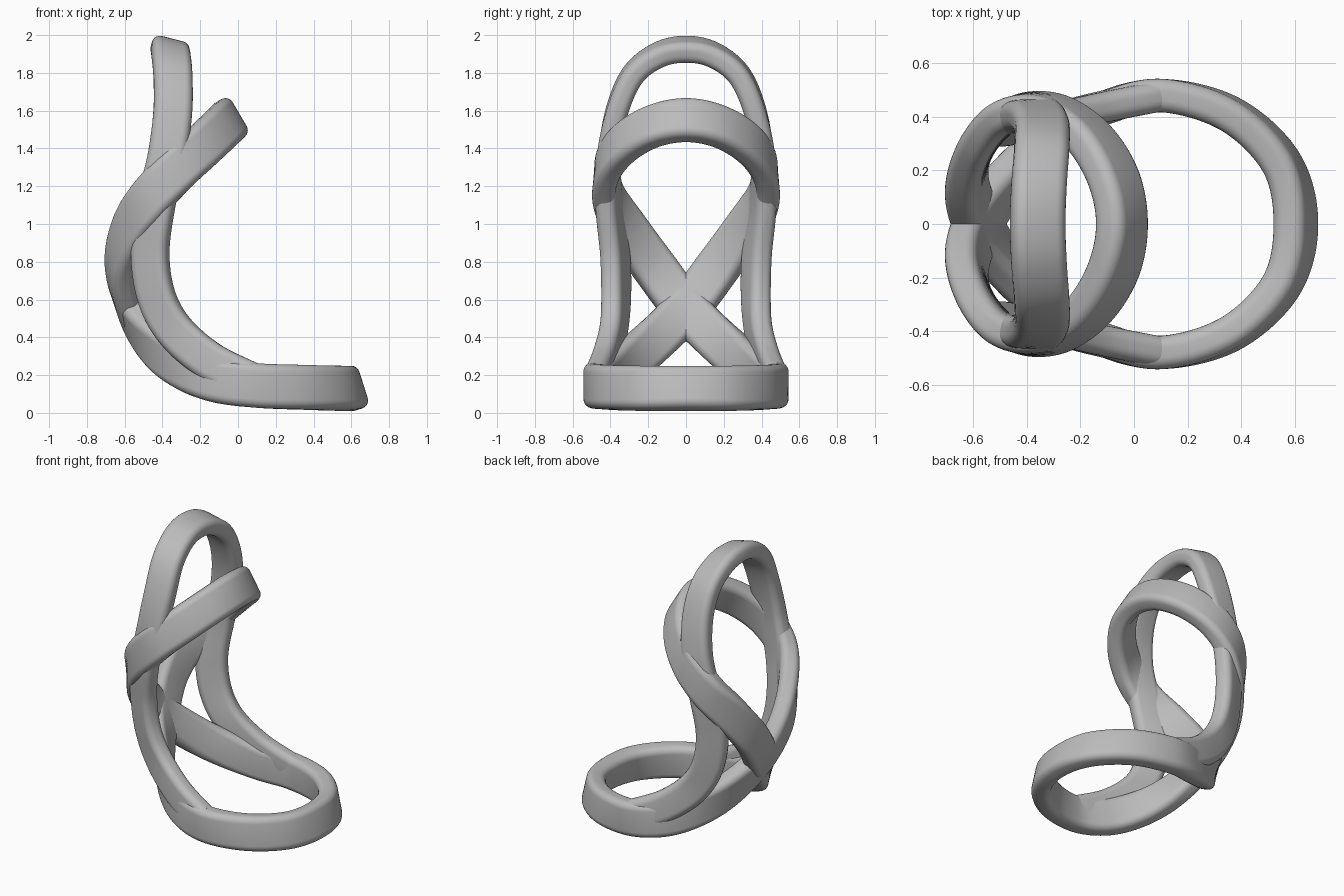
import bpy, bmesh, math
from mathutils import Vector

cube = bpy.data.objects.get("Cube")
if cube:
    bpy.data.objects.remove(cube, do_unlink=True)

grey = bpy.data.materials.new("plain grey")
grey.use_nodes = True
colour = (0.5, 0.5, 0.5, 1)
grey.diffuse_color = colour
grey.node_tree.nodes["Principled BSDF"].inputs["Base Color"].default_value = colour
grey.node_tree.nodes["Principled BSDF"].inputs["Roughness"].default_value = 0.6


def section(thick, wide, radius, steps=6):
    """Rounded rectangle as (thickness, width) offsets."""
    pts = []
    for k, (sx, sy) in enumerate([(1, 1), (-1, 1), (-1, -1), (1, -1)]):
        cx, cy = sx * (thick / 2 - radius), sy * (wide / 2 - radius)
        for i in range(steps + 1):
            a = math.pi / 2 * (k + i / steps)
            pts.append((cx + radius * math.cos(a), cy + radius * math.sin(a)))
    return pts


def spline(keys, closed, steps=12):
    """Smooth path through keys of (position, face normal)."""
    n = len(keys)
    get = (lambda i: keys[i % n]) if closed else (lambda i: keys[max(0, min(n - 1, i))])
    out = []
    for i in range(n if closed else n - 1):
        for s in range(steps):
            t = s / steps
            w = (-t + 2*t*t - t**3, 2 - 5*t*t + 3*t**3, t + 4*t*t - 3*t**3, t**3 - t*t)
            out.append([sum((get(i + j - 1)[c] * w[j] / 2 for j in range(4)), Vector((0, 0, 0)))
                        for c in (0, 1)])
    if not closed:
        out.append(list(keys[-1]))
    return out


def sweep(name, keys, closed, profile):
    path = spline(keys, closed)
    n = len(path)
    bm = bmesh.new()
    rings = []
    for i, (p, normal) in enumerate(path):
        a, b = (i - 1, (i + 1) % n) if closed else (max(i - 1, 0), min(i + 1, n - 1))
        tangent = (path[b][0] - path[a][0]).normalized()
        thin = (normal - tangent * normal.dot(tangent)).normalized()
        broad = tangent.cross(thin)
        rings.append([bm.verts.new(p + thin * u + broad * v) for u, v in profile])
    m = len(profile)
    for i in range(n if closed else n - 1):
        r, q = rings[i], rings[(i + 1) % n]
        for j in range(m):
            bm.faces.new((r[j], r[(j + 1) % m], q[(j + 1) % m], q[j]))
    if not closed:
        bm.faces.new(rings[0])
        bm.faces.new(rings[-1])
    bmesh.ops.recalc_face_normals(bm, faces=bm.faces)
    mesh = bpy.data.meshes.new(name)
    bm.to_mesh(mesh)
    bm.free()
    mesh.materials.append(grey)
    obj = bpy.data.objects.new(name, mesh)
    bpy.context.collection.objects.link(obj)
    bpy.ops.object.select_all(action='DESELECT')
    obj.select_set(True)
    bpy.context.view_layer.objects.active = obj
    bpy.ops.object.shade_smooth_by_angle(angle=math.radians(40))


def mirrored(half, tip_first):
    """Add the other side; points on the centre plane at the tips stay single."""
    flip = lambda v: Vector((v.x, -v.y, v.z))
    other = [(flip(p), flip(d)) for p, d in half]
    return half + (other[-2:0:-1] if tip_first else other[-2::-1])


def keyed(rows):
    return [(Vector(p), Vector(d)) for p, d in rows]


# Figure-eight band: base ring, crossing at the back, upper ring
loop_half = keyed([
    ((0.605, 0, 0.13), (0.95, 0, 0.3)),
    ((0.55, 0.23, 0.13), (0.85, 0.5, 0.2)),
    ((0.36, 0.41, 0.135), (0.5, 0.85, 0.1)),
    ((0.10, 0.48, 0.145), (0, 1, 0)),
    ((-0.12, 0.43, 0.175), (-0.3, 0.95, 0)),
    ((-0.30, 0.33, 0.25), (-0.6, 0.8, -0.1)),
    ((-0.45, 0.19, 0.365), (-0.8, 0.5, -0.25)),
    ((-0.58, 0, 0.55), (-0.95, 0, -0.25)),
    ((-0.625, -0.16, 0.76), (-0.95, -0.3, -0.05)),
    ((-0.57, -0.31, 0.97), (-0.75, -0.65, 0)),
    ((-0.46, -0.41, 1.14), (-0.35, -0.93, 0)),
    ((-0.32, -0.42, 1.29), (0.1, -1, 0.1)),
    ((-0.18, -0.335, 1.42), (0.55, -0.75, 0.35)),
    ((-0.08, -0.18, 1.515), (0.75, -0.4, 0.5)),
    ((-0.045, 0, 1.55), (0.85, 0, 0.5)),
])
sweep("figure_eight_band", mirrored(loop_half, True), True, section(0.125, 0.235, 0.045))

# Upright arch whose two legs run down into the base ring
arch_half = keyed([
    ((0.06, 0.475, 0.17), (0, 1, 0)),
    ((-0.15, 0.43, 0.275), (-0.15, 1, 0)),
    ((-0.33, 0.385, 0.43), (-0.3, 0.93, 0)),
    ((-0.43, 0.37, 0.61), (-0.4, 0.9, 0)),
    ((-0.465, 0.375, 0.84), (-0.4, 0.9, 0)),
    ((-0.435, 0.405, 1.10), (-0.3, 0.95, 0)),
    ((-0.375, 0.41, 1.36), (-0.1, 1, 0)),
    ((-0.345, 0.365, 1.60), (0.05, 0.97, 0.15)),
    ((-0.345, 0.28, 1.79), (0.12, 0.7, 0.7)),
    ((-0.355, 0.145, 1.895), (0.2, 0.35, 0.9)),
    ((-0.36, 0, 1.925), (0.25, 0, 0.97)),
])
sweep("upright_arch", mirrored(arch_half, False), False, section(0.115, 0.205, 0.045))
